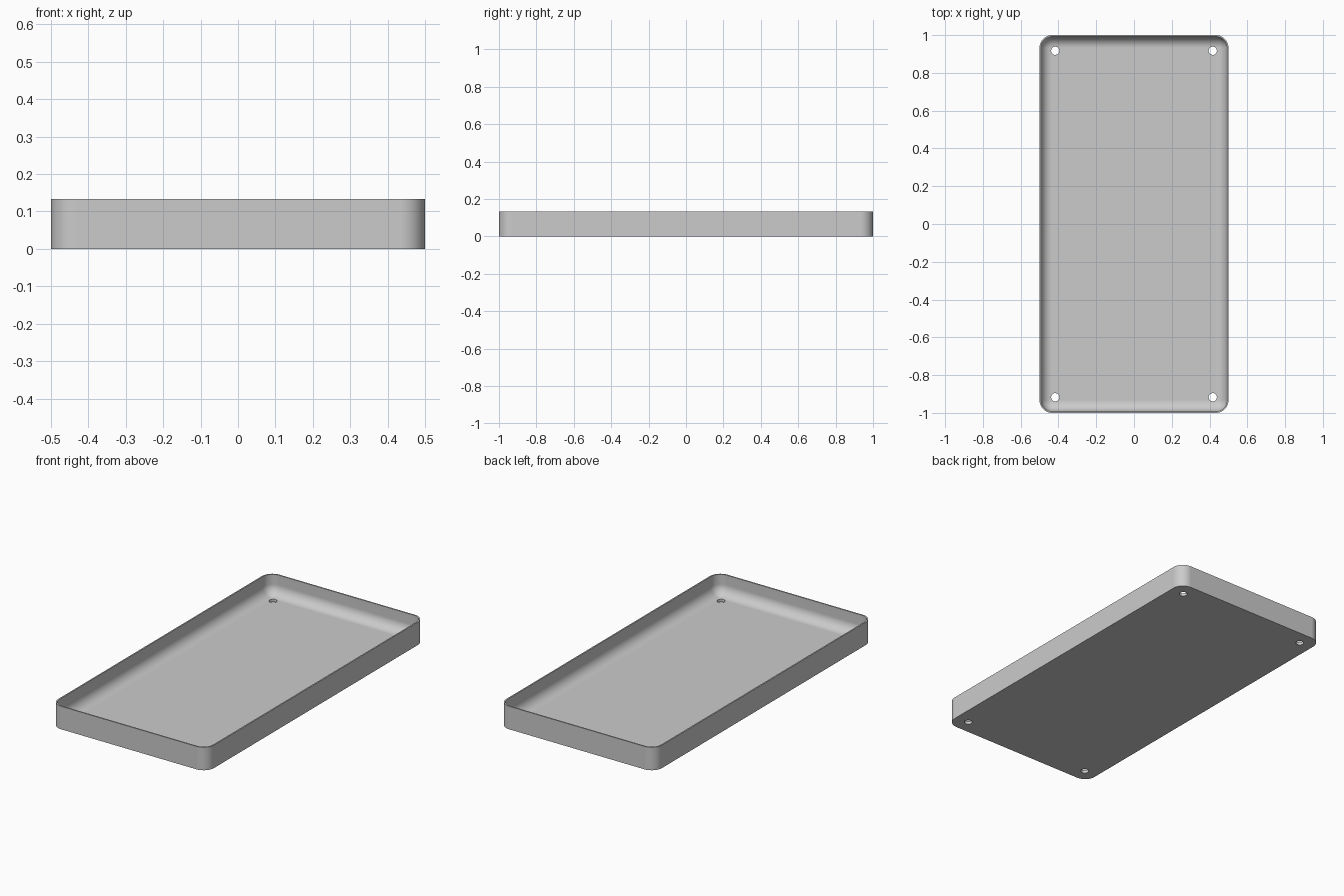
import bpy, bmesh
from math import sin, cos, pi, radians

if "Cube" in bpy.data.objects:
    bpy.data.objects.remove(bpy.data.objects["Cube"])

HALF_X, HALF_Y, HEIGHT = 0.5, 1.0, 0.133
CORNER, WALL, FLOOR = 0.0667, 0.008, 0.0167
HOLE_R, HOLE_INSET = 0.0217, 0.083
STEPS = 10

grey = bpy.data.materials.new("light grey")
grey.use_nodes = True
colour = (0.6, 0.6, 0.6, 1)
grey.diffuse_color = colour
grey.node_tree.nodes["Principled BSDF"].inputs["Base Color"].default_value = colour


def rounded_ring(bm, inset, z):
    """Rounded rectangle whose corner centres stay fixed as it shrinks."""
    r = max(CORNER - inset, 0)
    ring = []
    for q, (sx, sy) in enumerate([(1, 1), (-1, 1), (-1, -1), (1, -1)]):
        for i in range(STEPS + 1):
            a = (q + i / STEPS) * pi / 2
            ring.append(bm.verts.new((sx * (HALF_X - CORNER) + r * cos(a),
                                      sy * (HALF_Y - CORNER) + r * sin(a), z)))
    return ring


# Tray section: outer wall, thin rim, inner wall, rounded fillet to the floor
fillet = CORNER - WALL
section = [(0, 0), (0, HEIGHT), (WALL, HEIGHT)]
for i in range(STEPS + 1):
    a = i / STEPS * pi / 2
    section.append((CORNER - fillet * cos(a), FLOOR + fillet * (1 - sin(a))))

bm = bmesh.new()
rings = [rounded_ring(bm, d, z) for d, z in section]
for low, high in zip(rings, rings[1:]):
    for i in range(len(low)):
        j = (i + 1) % len(low)
        bm.faces.new((low[i], low[j], high[j], high[i]))
bm.faces.new(rings[0][::-1])
bm.faces.new(rings[-1])
bmesh.ops.remove_doubles(bm, verts=bm.verts, dist=1e-5)
bmesh.ops.recalc_face_normals(bm, faces=bm.faces)
mesh = bpy.data.meshes.new("tray")
bm.to_mesh(mesh)
bm.free()
tray = bpy.data.objects.new("tray", mesh)
mesh.materials.append(grey)
bpy.context.collection.objects.link(tray)

# Four screw holes through the floor
cutters = []
for sx in (-1, 1):
    for sy in (-1, 1):
        bpy.ops.mesh.primitive_cylinder_add(
            vertices=32, radius=HOLE_R, depth=0.2,
            location=(sx * (HALF_X - HOLE_INSET), sy * (HALF_Y - HOLE_INSET), 0))
        cutter = bpy.context.object
        cutter.name = "hole_cutter"
        cutter.hide_render = True
        cutters.append(cutter)
        cut = tray.modifiers.new("hole", "BOOLEAN")
        cut.operation, cut.solver, cut.object = "DIFFERENCE", "EXACT", cutter

bpy.ops.object.select_all(action="DESELECT")
tray.select_set(True)
bpy.context.view_layer.objects.active = tray
for name in [m.name for m in tray.modifiers]:
    bpy.ops.object.modifier_apply(modifier=name)
for cutter in cutters:
    bpy.data.objects.remove(cutter)

# Smooth rounded surfaces, flat floor and crisp rim
bpy.ops.object.shade_smooth_by_angle(angle=radians(30))
weighted = tray.modifiers.new("even_shading", "WEIGHTED_NORMAL")
weighted.keep_sharp = True
